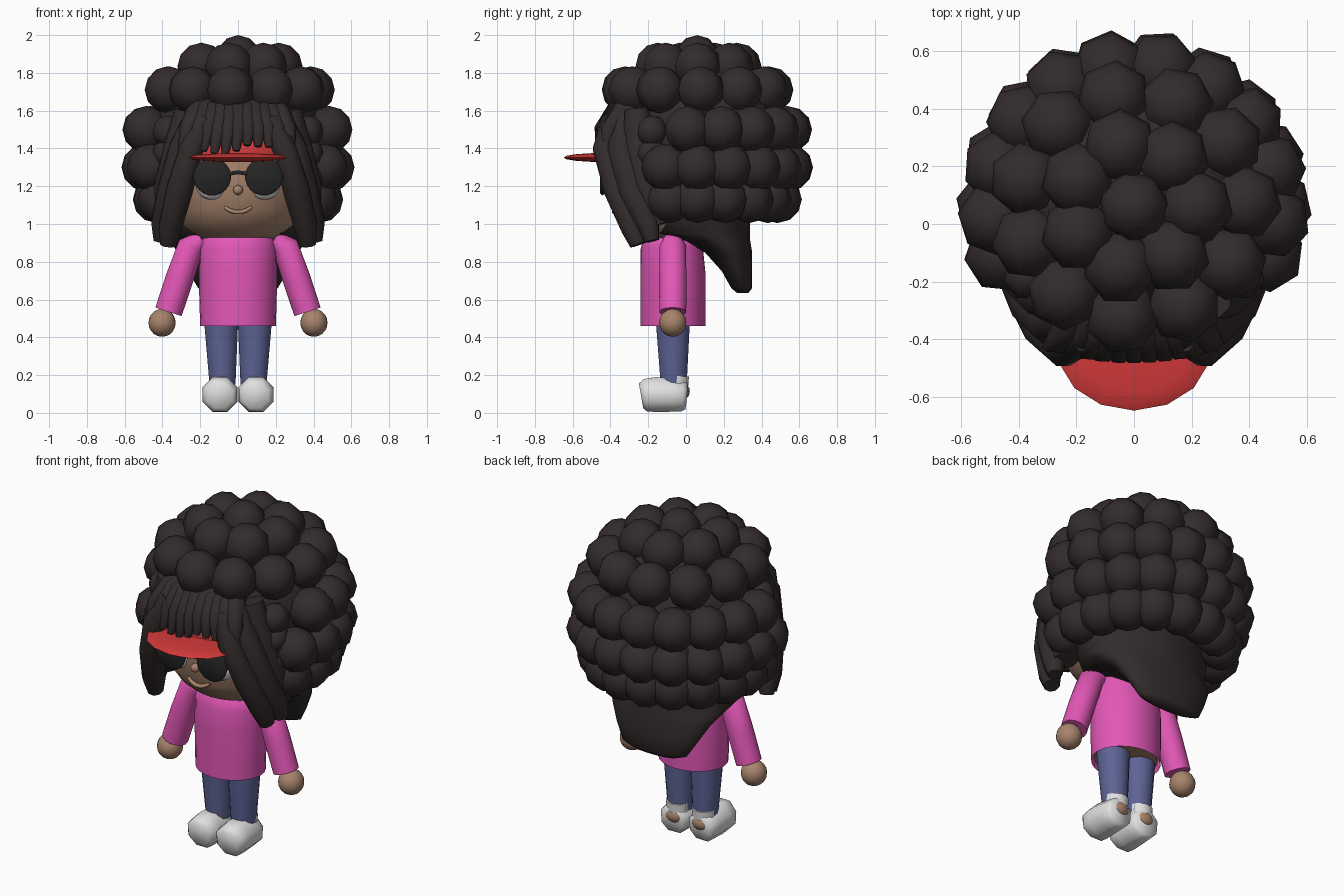
import bpy, bmesh, math, random
from mathutils import Vector, Matrix

random.seed(4)
if "Cube" in bpy.data.objects:
    bpy.data.objects.remove(bpy.data.objects["Cube"])


def material(name, r, g, b):
    m = bpy.data.materials.new(name)
    m.use_nodes = True
    m.diffuse_color = (r, g, b, 1)
    m.node_tree.nodes["Principled BSDF"].inputs["Base Color"].default_value = (r, g, b, 1)
    return m


HAIR = material("dark brown hair", .033, .024, .024)
SKIN = material("brown skin", .39, .23, .15)
PINK = material("pink cloth", .76, .095, .47)
BLUE = material("denim blue", .11, .125, .30)
RED = material("cap red", .64, .04, .04)
WHITE = material("white", .75, .75, .75)
BLACK = material("lens black", .02, .019, .02)


def finish(bm, name, mat, angle=60):
    bmesh.ops.recalc_face_normals(bm, faces=bm.faces)
    me = bpy.data.meshes.new(name)
    bm.to_mesh(me)
    bm.free()
    me.materials.append(mat)
    ob = bpy.data.objects.new(name, me)
    bpy.context.collection.objects.link(ob)
    bpy.ops.object.select_all(action="DESELECT")
    ob.select_set(True)
    bpy.context.view_layer.objects.active = ob
    bpy.ops.object.shade_smooth_by_angle(angle=math.radians(angle))
    return ob


def add_ball(bm, loc, scale, seg=16, rings=10, turn=0):
    m = Matrix.Translation(loc) @ Matrix.Rotation(turn, 4, "Z") @ Matrix.Diagonal((*scale, 1))
    bmesh.ops.create_uvsphere(bm, u_segments=seg, v_segments=rings, radius=1, matrix=m)


def ball(name, mat, loc, scale, seg=16, rings=10):
    bm = bmesh.new()
    add_ball(bm, loc, scale, seg, rings)
    return finish(bm, name, mat)


def bridge(bm, loops, caps=True):
    n = len(loops[0])
    for a, b in zip(loops, loops[1:]):
        for i in range(n):
            j = (i + 1) % n
            bm.faces.new((a[i], a[j], b[j], b[i]))
    if caps:
        bm.faces.new(loops[0])
        bm.faces.new(loops[-1])


def stack(name, mat, levels, seg=20, caps=True):
    """Horizontal ellipses: (z, centre y, half width, half depth)."""
    bm = bmesh.new()
    turn = [i * math.tau / seg for i in range(seg)]
    bridge(bm, [[bm.verts.new((rx * math.cos(t), y + ry * math.sin(t), z)) for t in turn]
                for z, y, rx, ry in levels], caps)
    return finish(bm, name, mat)


def add_tube(bm, points, radii, seg=8):
    pts = [Vector(p) for p in points]
    run = pts[-1] - pts[0]
    # One reference axis, the least aligned with the run, keeps the tube untwisted
    axis = Vector((1, 0, 0)) if abs(run.x) < .6 * run.length else Vector((0, 1, 0))
    loops = []
    for i, p in enumerate(pts):
        d = (pts[min(i + 1, len(pts) - 1)] - pts[max(i - 1, 0)]).normalized()
        u = d.cross(axis).normalized()
        v = d.cross(u)
        loops.append([bm.verts.new(p + radii[i] * (u * math.cos(t) + v * math.sin(t)))
                      for t in (math.tau * (k + .5) / seg for k in range(seg))])
    bridge(bm, loops)


def tube(name, mat, points, radii, seg=12):
    bm = bmesh.new()
    add_tube(bm, points, radii, seg)
    return finish(bm, name, mat)


# Head
stack("head", SKIN, [(.92, 0, .2, .2), (.95, -.01, .26, .25), (1.0, -.03, .31, .29), (1.07, -.05, .34, .32),
                     (1.18, -.05, .36, .34), (1.35, -.05, .37, .35), (1.5, -.03, .36, .33),
                     (1.65, 0, .25, .25)], 28)

# Curly hair: rings of overlapping balls (z, ring radius, count, start angle, open at the face)
bm = bmesh.new()
add_ball(bm, (0, .06, 1.87), (.125, .125, .13), 7, 6, .3)
for z, radius, count, start, is_open in ((1.835, .215, 7, 103, False), (1.71, .385, 11, 264, False),
                                         (1.5, .485, 17, 100, True), (1.3, .49, 18, 100, True),
                                         (1.13, .43, 18, 100, True)):
    for i in range(count):
        a = math.tau * i / count + math.radians(start)
        x, y = radius * math.cos(a), .06 + radius * math.sin(a)
        if not (is_open and y < -.13):
            add_ball(bm, (x, y, z), (.13, .13, .125), 7, 6, a)
finish(bm, "curl_balls", HAIR)

# Hair mass under the curls and tapering tail behind the neck
ball("hair_core", HAIR, (0, .1, 1.45), (.46, .42, .42), 24, 14)
stack("back_hair", HAIR, [(.635, .3, .14, .03), (.66, .295, .21, .055), (.75, .27, .265, .08),
                          (.85, .225, .32, .125), (.91, .16, .36, .18), (.95, .075, .38, .265),
                          (1.04, .06, .4, .28), (1.15, .08, .42, .3), (1.3, .1, .42, .3)])

# Fringe swept outward across the forehead
bm = bmesh.new()
for i in range(11):
    x = -.29 + i * .058
    end = 1.365 + random.uniform(0, .055)
    pull = .04 * (x / .3) ** 2
    add_tube(bm, [(x * .55, -.25, 1.62), (x * .75, -.38 + pull, 1.585),
                  (x * .92, -.445 + pull, 1.5), (x - .01, -.463 + pull, end)],
             [.07, .065, .046, .02], 7)
finish(bm, "fringe", HAIR)

# Long locks framing the face, with small curls at the temples
for side, tag in ((1, "left"), (-1, "right")):
    bm = bmesh.new()
    locks = (
        ([(.17, -.39, 1.55), (.245, -.43, 1.4), (.31, -.365, 1.18), (.36, -.285, .98), (.37, -.255, .89)],
         [.06, .068, .075, .065, .045]),
        ([(.22, -.33, 1.58), (.29, -.34, 1.4), (.35, -.285, 1.18), (.4, -.2, 1.0), (.41, -.18, .91)],
         [.06, .08, .08, .065, .04]),
        ([(.27, -.26, 1.6), (.31, -.25, 1.4), (.36, -.2, 1.2), (.37, -.13, 1.0)],
         [.07, .09, .09, .07]),
    )
    for points, radii in locks:
        add_tube(bm, [(side * x, y, z) for x, y, z in points], radii, 8)
    for z in (1.25, 1.37, 1.49):
        add_ball(bm, (side * .37, -.18, z), (.085, .085, .085), 7, 6)
    finish(bm, tag + "_face_locks", HAIR)

# Cap band and peak
stack("cap_band", RED, [(1.335, 0, .37, .425), (1.4, 0, .37, .43), (1.45, 0, .35, .4)], 28)
ball("cap_peak", RED, (0, -.44, 1.352), (.265, .208, .024), 14, 8)

# Face details
ball("nose", SKIN, (0, -.405, 1.18), (.026, .026, .026), 12, 8)
smile = [(.072 * t, -.38 + .012 * t * t, 1.062 + .027 * t * t) for t in (-1, -.6, -.2, .2, .6, 1)]
tube("mouth", SKIN, smile, [.009, .012, .012, .012, .012, .009], 8)
tube("glasses_bridge", BLACK, [(-.05, -.445, 1.266), (0, -.45, 1.274), (.05, -.445, 1.266)], [.011] * 3, 8)

# Paired parts
for s, tag in ((1, "left"), (-1, "right")):
    ball(tag + "_eye", WHITE, (s * .14, -.355, 1.212), (.085, .055, .084))
    tube(tag + "_lens", BLACK, [(s * .137, -.43, 1.25), (s * .137, -.445, 1.25),
                                (s * .137, -.455, 1.25)], [.094, .1, .088], 20)
    tube(tag + "_temple", BLACK, [(s * .22, -.44, 1.255), (s * .31, -.41, 1.255),
                                  (s * .4, -.1, 1.25)], [.011] * 3, 6)

    # Sleeve and hand
    tube(tag + "_sleeve", PINK, [(s * .19, -.07, .915), (s * .25, -.07, .88), (s * .31, -.07, .71),
                                 (s * .368, -.07, .535)], [.05, .071, .074, .073], 14)
    ball(tag + "_hand", SKIN, (s * .402, -.07, .477), (.072, .072, .074))

    # Trouser leg and ankle cuff
    tube(tag + "_trouser_leg", BLUE, [(s * .09, -.07, .52), (s * .082, -.065, .15)], [.094, .07], 16)
    tube(tag + "_sock", WHITE, [(s * .085, -.052, .195), (s * .085, -.055, .13)], [.07, .068], 12)

    # Chunky shoe with the heel showing
    tube(tag + "_shoe", WHITE, [(s * .092, .002, .088), (s * .093, -.02, .09), (s * .094, -.07, .094),
                                (s * .095, -.16, .097), (s * .095, -.215, .094), (s * .095, -.238, .09)],
         [.074, .09, .095, .1, .093, .072], 8)
    ball(tag + "_heel", SKIN, (s * .088, -.014, .114), (.056, .034, .042), 12, 8)

# Sweater and hips
stack("sweater", PINK, [(.46, -.07, .2, .172), (.6, -.07, .205, .172), (.75, -.07, .206, .172),
                        (.87, -.075, .203, .165), (.92, -.075, .19, .15), (.95, -.07, .15, .13)],
      24, caps=False)
stack("hips", SKIN, [(.48, -.07, .185, .155), (.56, -.07, .185, .155)])
stack("neck", SKIN, [(.88, -.06, .14, .12), (1.0, -.03, .14, .12)])
